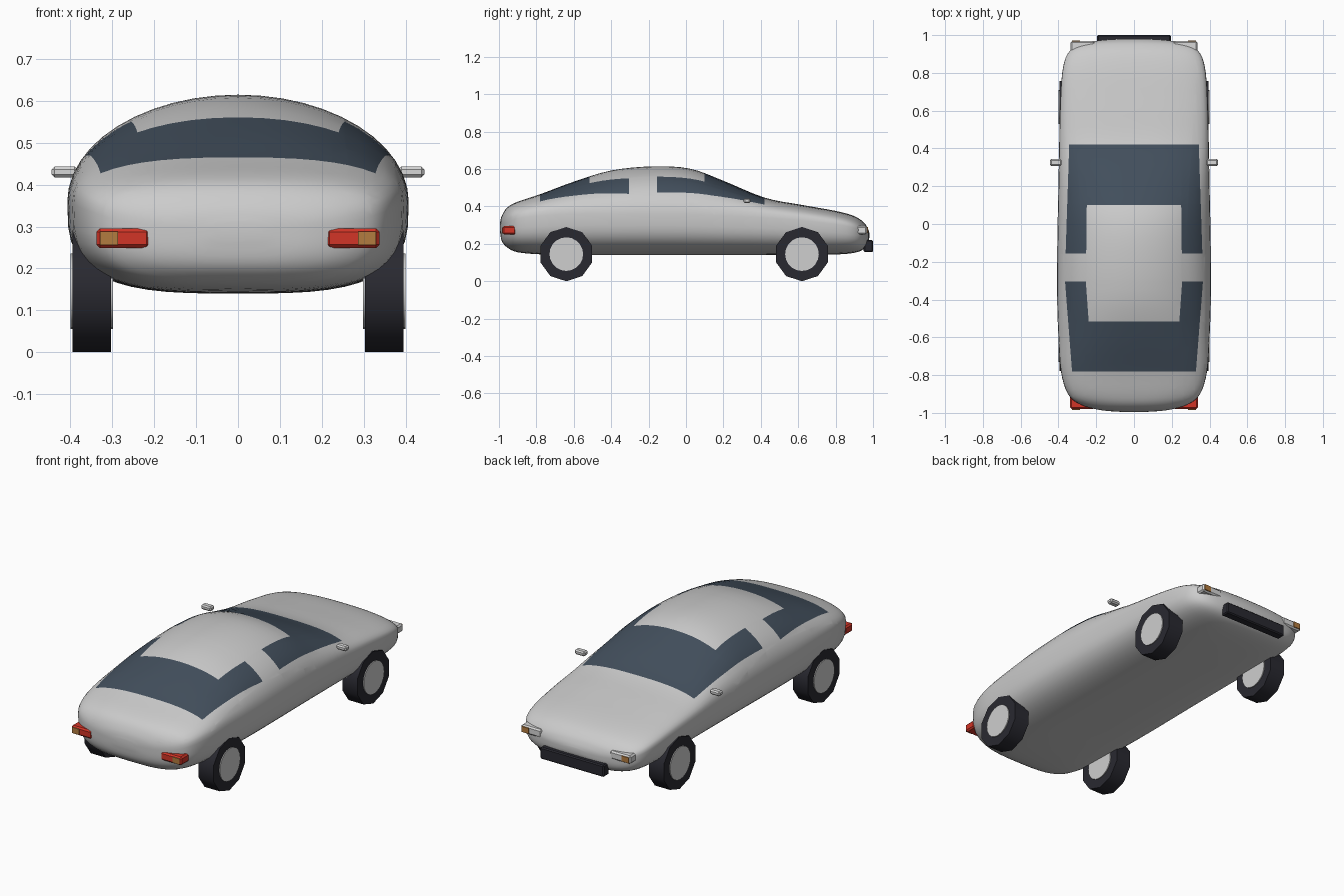
import bpy, bmesh, math
from mathutils import Vector

if "Cube" in bpy.data.objects:
    bpy.data.objects.remove(bpy.data.objects["Cube"])


def material(name, rgb):
    m = bpy.data.materials.new(name)
    m.diffuse_color = (*rgb, 1)
    m.use_nodes = True
    m.node_tree.nodes["Principled BSDF"].inputs["Base Color"].default_value = m.diffuse_color
    return m


PAINT = material("silver paint", (0.60, 0.60, 0.60))
GLASS = material("dark glass", (0.055, 0.078, 0.108))
RUBBER = material("black rubber", (0.022, 0.022, 0.03))
HUB = material("hub grey", (0.62, 0.62, 0.62))
LENS = material("clear lens", (0.68, 0.68, 0.68))
RED = material("red lens", (0.65, 0.035, 0.02))
AMBER = material("amber lens", (0.45, 0.20, 0.05))


def finish(name, bm, mats, smooth=35):
    bmesh.ops.recalc_face_normals(bm, faces=bm.faces)
    me = bpy.data.meshes.new(name)
    bm.to_mesh(me)
    bm.free()
    ob = bpy.data.objects.new(name, me)
    bpy.context.collection.objects.link(ob)
    for m in mats:
        me.materials.append(m)
    if smooth:
        bpy.ops.object.select_all(action='DESELECT')
        ob.select_set(True)
        bpy.context.view_layer.objects.active = ob
        bpy.ops.object.shade_smooth_by_angle(angle=math.radians(smooth))
    return ob


def box(name, lo, hi, mat, bevel=0.0, smooth=0):
    bm = bmesh.new()
    bmesh.ops.create_cube(bm, size=1)
    for v in bm.verts:
        v.co = [(a + b) / 2 + c * (b - a) for a, b, c in zip(lo, hi, v.co)]
    if bevel:
        bmesh.ops.bevel(bm, geom=bm.edges[:], offset=bevel, segments=1, affect='EDGES')
    return finish(name, bm, [mat], smooth)


def pair_box(name, lo, hi, mat, bevel=0.0):
    box(name + "_right", lo, hi, mat, bevel)
    box(name + "_left", (-hi[0], lo[1], lo[2]), (-lo[0], hi[1], hi[2]), mat, bevel)


# Body stations: y, half width, waist height, top, bottom, roundness of the upper half
STATIONS = [
    (-0.995, 0.06, 0.290, 0.31, 0.27, 2.2),
    (-0.985, 0.18, 0.300, 0.350, 0.215, 2.3),
    (-0.955, 0.285, 0.315, 0.395, 0.180, 2.4),
    (-0.90, 0.350, 0.335, 0.425, 0.155, 2.6),
    (-0.78, 0.387, 0.350, 0.465, 0.144, 2.6),
    (-0.60, 0.400, 0.360, 0.532, 0.140, 2.2),
    (-0.40, 0.407, 0.360, 0.592, 0.140, 2.0),
    (-0.18, 0.407, 0.360, 0.614, 0.140, 2.0),
    (0.02, 0.404, 0.358, 0.602, 0.140, 2.0),
    (0.20, 0.400, 0.350, 0.537, 0.140, 2.2),
    (0.42, 0.396, 0.340, 0.447, 0.140, 2.7),
    (0.62, 0.391, 0.325, 0.408, 0.140, 2.8),
    (0.80, 0.380, 0.305, 0.376, 0.143, 2.7),
    (0.90, 0.352, 0.285, 0.348, 0.152, 2.5),
    (0.95, 0.290, 0.265, 0.315, 0.172, 2.3),
    (0.972, 0.18, 0.250, 0.283, 0.205, 2.2),
    (0.98, 0.06, 0.245, 0.26, 0.232, 2.2),
]


def smooth_stations(steps=4):
    """Catmull-Rom interpolation through the stations."""
    n = len(STATIONS)
    for i in range(n - 1):
        q = [STATIONS[max(0, min(n - 1, i + k))] for k in (-1, 0, 1, 2)]
        for s in range(steps):
            t = s / steps
            yield [0.5 * (2 * b + (c - a) * t + (2 * a - 5 * b + 4 * c - d) * t * t
                          + (3 * b - a - 3 * c + d) * t ** 3) for a, b, c, d in zip(*q)]
    yield STATIONS[-1]


def ring(y, w, zw, top, bottom, p, n=48):
    pts = []
    for k in range(n):
        a = 2 * math.pi * k / n
        c, s = math.cos(a), math.sin(a)
        e = 2 / (p if s >= 0 else 3.2)
        h = (top - zw) if s >= 0 else (zw - bottom)
        pts.append((math.copysign(w * abs(c) ** e, c), y,
                    zw + math.copysign(h * abs(s) ** e, s)))
    return pts


# Window outlines in plan: outer and inner edges as (x, y) to (x, y)
FRONT_OUT = ((0.362, -0.155), (0.343, 0.42))
FRONT_IN = ((0.253, -0.155), (0.250, 0.10))
REAR_OUT = ((0.365, -0.305), (0.328, -0.78))
REAR_IN = ((0.255, -0.305), (0.240, -0.515))


def line_x(line, y):
    (x0, y0), (x1, y1) = line
    return x0 + (x1 - x0) * (y - y0) / (y1 - y0)


def is_glass(c):
    x, y, z = abs(c.x), c.y, c.z
    if z < 0.37:
        return False
    if -0.155 < y < 0.42:
        return x < line_x(FRONT_OUT, y) and (y > 0.10 or x > line_x(FRONT_IN, y))
    if -0.78 < y < -0.305:
        return x < line_x(REAR_OUT, y) and (y < -0.515 or x > line_x(REAR_IN, y))
    return False


def body():
    bm = bmesh.new()
    rings = [[bm.verts.new(p) for p in ring(*s)] for s in smooth_stations()]
    for a, b in zip(rings, rings[1:]):
        for k in range(len(a)):
            m = (k + 1) % len(a)
            bm.faces.new((a[k], a[m], b[m], b[k]))
    bm.faces.new(rings[0])
    bm.faces.new(rings[-1])

    def cut(co, no):
        # only the upper part around the windows is cut
        faces = [f for f in bm.faces if f.calc_center_median().z > 0.34]
        geom = set(faces)
        for f in faces:
            geom.update(f.edges)
            geom.update(f.verts)
        bmesh.ops.bisect_plane(bm, geom=list(geom), dist=1e-5, plane_co=co, plane_no=no)

    for y in (-0.78, -0.515, -0.305, -0.155, 0.10, 0.42):
        cut((0, y, 0), (0, 1, 0))
    for (x0, y0), (x1, y1) in (FRONT_OUT, FRONT_IN, REAR_OUT, REAR_IN):
        for s in (1, -1):
            cut((s * x0, y0, 0), Vector((y1 - y0, -s * (x1 - x0), 0)).normalized())
    for f in bm.faces:
        f.material_index = int(is_glass(f.calc_center_median()))
    finish("body", bm, [PAINT, GLASS], 50)


def disc(name, x, y, z, radius, width, sides, mat):
    """Cylinder lying along x with a vertex at the bottom."""
    bm = bmesh.new()
    rows = []
    for dx in (-width / 2, width / 2):
        rows.append([bm.verts.new((x + dx, y + radius * math.sin(2 * math.pi * k / sides),
                                   z - radius * math.cos(2 * math.pi * k / sides)))
                     for k in range(sides)])
    for k in range(sides):
        m = (k + 1) % sides
        bm.faces.new((rows[0][k], rows[0][m], rows[1][m], rows[1][k]))
    bm.faces.new(rows[0])
    bm.faces.new(rows[1])
    finish(name, bm, [mat], 40)


body()

# Wheels: tyre and a hub that stands slightly proud on both faces
for end, y in (("front", 0.62), ("rear", -0.64)):
    for side, s in (("right", 1), ("left", -1)):
        disc(f"{end}_{side}_tyre", s * 0.349, y, 0.145, 0.145, 0.092, 10, RUBBER)
        disc(f"{end}_{side}_hub", s * 0.349, y, 0.145, 0.09, 0.102, 20, HUB)

# Lamps with amber indicator plates on their outer halves
pair_box("tail_lamp", (0.21, -0.98, 0.249), (0.338, -0.91, 0.295), RED, 0.008)
pair_box("rear_indicator", (0.287, -0.984, 0.256), (0.329, -0.976, 0.288), AMBER)
pair_box("head_lamp", (0.21, 0.91, 0.251), (0.335, 0.968, 0.296), LENS, 0.008)
pair_box("front_indicator", (0.285, 0.964, 0.258), (0.327, 0.972, 0.289), AMBER)

# Door mirrors and front bumper
pair_box("mirror", (0.383, 0.308, 0.417), (0.445, 0.344, 0.443), LENS, 0.007)
box("front_bumper", (-0.195, 0.95, 0.155), (0.195, 1.0, 0.22), RUBBER, 0.006)
